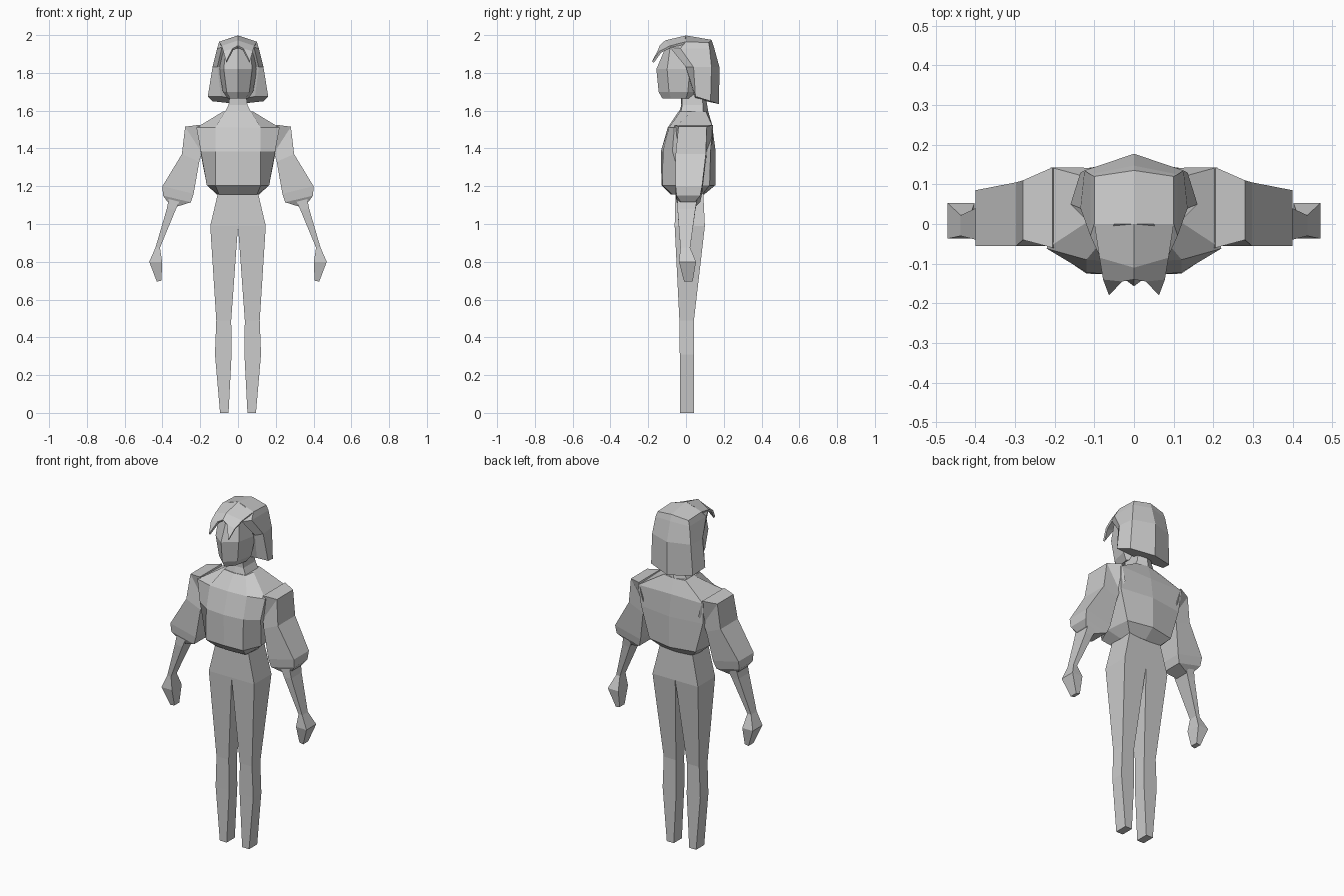
import bpy, bmesh

grey = bpy.data.materials.new("light_grey")
grey.diffuse_color = (0.6, 0.6, 0.6, 1)


def finish(name, bm):
    bmesh.ops.remove_doubles(bm, verts=bm.verts, dist=0.0005)
    bmesh.ops.recalc_face_normals(bm, faces=bm.faces)
    me = bpy.data.meshes.new(name)
    bm.to_mesh(me)
    bm.free()
    me.materials.append(grey)
    ob = bpy.data.objects.new(name, me)
    bpy.context.collection.objects.link(ob)
    return ob


def mirrored(name, polys):
    """Make right-hand polygons and their mirror image, dropping faces on the mirror plane."""
    bm = bmesh.new()
    for s in (1, -1):
        for poly in polys:
            if any(abs(p[0]) > 1e-4 for p in poly):
                bm.faces.new([bm.verts.new((s * x, y, z)) for x, y, z in poly])
    return finish(name, bm)


def loft(name, rings):
    n = len(rings[0])
    polys = [rings[0], rings[-1]]
    for a, b in zip(rings, rings[1:]):
        for i in range(n):
            j = (i + 1) % n
            polys.append([a[i], a[j], b[j], b[i]])
    return mirrored(name, polys)


def level(z, *pts):
    return [(x, y, z) for x, y in pts]


def box_ring(z, x0, x1, y0, y1):
    return level(z, (x0, y0), (x1, y0), (x1, y1), (x0, y1))


def limb_ring(xo, zo, xi, zi, front, back):
    return [(xo, front, zo), (xi, front, zi), (xi, back, zi), (xo, back, zo)]


# trousers: waist, hips, knees, calves, ankles
loft("trousers", [
    box_ring(1.19, 0, 0.10, -0.055, 0.09),
    box_ring(0.99, 0, 0.147, -0.06, 0.10),
    box_ring(0.49, 0.036, 0.115, -0.035, 0.042),
    box_ring(0.31, 0.034, 0.122, -0.033, 0.042),
    box_ring(0, 0.05, 0.095, -0.033, 0.042)])

# jacket body, front centre round to back centre
loft("jacket", [
    level(1.155, (0, -0.08), (0.10, -0.07), (0.11, 0.02), (0.10, 0.085), (0, 0.095)),
    level(1.205, (0, -0.13), (0.12, -0.125), (0.165, -0.02), (0.15, 0.125), (0, 0.155)),
    level(1.385, (0, -0.133), (0.12, -0.122), (0.197, -0.072), (0.20, 0.13), (0, 0.157)),
    level(1.51, (0, -0.097), (0.12, -0.09), (0.22, -0.062), (0.21, 0.143), (0, 0.14)),
    level(1.595, (0, -0.04), (0.07, -0.03), (0.08, 0.03), (0.07, 0.105), (0, 0.118))])

# neck
loft("neck", [
    level(1.58, (0, -0.04), (0.075, -0.03), (0.075, 0.09), (0, 0.12)),
    level(1.63, (0, -0.025), (0.05, -0.02), (0.05, 0.09), (0, 0.112)),
    level(1.70, (0, -0.03), (0.04, -0.02), (0.04, 0.08), (0, 0.1))])

# sleeves
loft("sleeves", [
    limb_ring(0.205, 1.525, 0.18, 1.43, -0.06, 0.143),
    limb_ring(0.28, 1.515, 0.19, 1.375, -0.04, 0.11),
    limb_ring(0.297, 1.37, 0.205, 1.33, -0.055, 0.105),
    limb_ring(0.40, 1.20, 0.235, 1.16, -0.055, 0.085),
    limb_ring(0.397, 1.15, 0.25, 1.115, -0.05, 0.075),
    limb_ring(0.375, 1.12, 0.33, 1.09, -0.03, 0.05)])

# forearms and hands
loft("forearms", [
    limb_ring(0.365, 1.14, 0.31, 1.12, -0.045, 0.06),
    limb_ring(0.377, 1.08, 0.33, 1.075, -0.045, 0.05),
    limb_ring(0.437, 0.875, 0.413, 0.875, -0.03, 0.022)])
loft("hands", [
    limb_ring(0.437, 0.875, 0.413, 0.875, -0.03, 0.022),
    limb_ring(0.47, 0.80, 0.402, 0.80, -0.037, 0.053),
    limb_ring(0.43, 0.695, 0.405, 0.70, -0.01, 0.035)])

# head with a ridge down the face
loft("head", [
    level(1.665, (0, -0.125), (0.04, -0.08), (0.055, 0.0), (0, 0.09)),
    level(1.70, (0, -0.145), (0.06, -0.09), (0.08, 0.01), (0, 0.11)),
    level(1.82, (0, -0.157), (0.075, -0.10), (0.10, 0.02), (0, 0.12)),
    level(1.93, (0, -0.11), (0.065, -0.085), (0.09, 0.0), (0, 0.11))])

# hair: bob shape open toward the face
crown, top_side, top_back = (0, 0, 1.998), (0.10, 0.0, 1.965), (0, 0.135, 1.975)
loft("hair", [
    [crown, (0.05, 0, 1.982), top_side, (0.10, 0.12, 1.96), top_back],
    [(0, -0.03, 1.945), (0.085, -0.085, 1.935), (0.11, -0.03, 1.93), (0.11, 0.125, 1.93), (0, 0.147, 1.94)],
    [(0, 0.02, 1.83), (0.11, 0.0, 1.83), (0.135, 0.04, 1.83), (0.125, 0.135, 1.83), (0, 0.177, 1.83)],
    [(0, 0.06, 1.66), (0.09, 0.045, 1.675), (0.16, 0.05, 1.675), (0.135, 0.13, 1.65), (0, 0.175, 1.635)]])
mirrored("hair_top", [[crown, top_side, (0.10, 0.12, 1.96), top_back]])

# fringe with two pointed locks
brow_mid, brow_side = (0, -0.11, 1.972), (0.087, -0.085, 1.943)
fringe = mirrored("fringe", [
    [crown, top_side, brow_side, brow_mid],
    [brow_mid, brow_side, (0.078, -0.14, 1.915), (0.03, -0.145, 1.928), (0, -0.14, 1.945)],
    [(0.078, -0.14, 1.915), (0.063, -0.18, 1.86), (0.03, -0.145, 1.928)]])
mod = fringe.modifiers.new("thickness", 'SOLIDIFY')
mod.thickness = 0.012
mod.offset = -1
